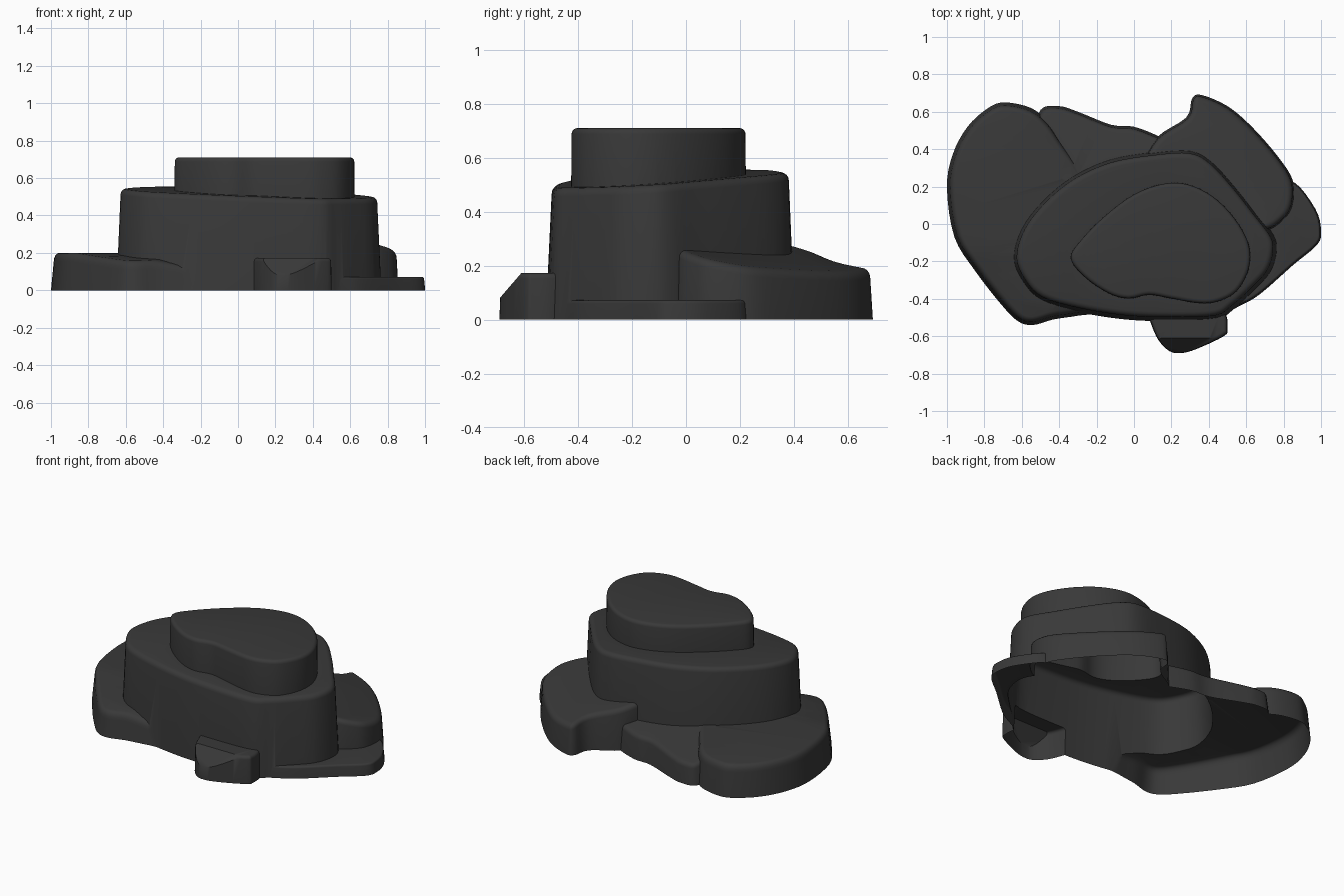
import bpy, bmesh, math
from mathutils import Vector

if "Cube" in bpy.data.objects:
    bpy.data.objects.remove(bpy.data.objects["Cube"])

stone = bpy.data.materials.new("dark_stone")
stone.diffuse_color = (0.04, 0.04, 0.04, 1)
stone.use_nodes = True
stone.node_tree.nodes["Principled BSDF"].inputs["Base Color"].default_value = stone.diffuse_color
K = 4  # curve samples per outline point
parts = []


def smooth_outline(pts):
    """Closed Catmull-Rom curve through the outline points."""
    p = [Vector(q) for q in pts]
    n, out = len(p), []
    for i in range(n):
        a, b, c, d = (p[(i + j) % n] for j in (-1, 0, 1, 2))
        for k in range(K):
            t = k / K
            out.append(0.5 * (2 * b + (c - a) * t + (2 * a - 5 * b + 4 * c - d) * t * t
                              + (3 * b - a - 3 * c + d) * t ** 3))
    return out


def inset(ring, d):
    """Move a closed ring inward by d."""
    area = sum(a.x * b.y - b.x * a.y for a, b in zip(ring, ring[1:] + ring[:1]))
    s, n = (1 if area > 0 else -1), len(ring)
    res = []
    for i, p in enumerate(ring):
        t = (ring[(i + 1) % n] - ring[i - 1]).normalized()
        res.append(p + Vector((-t.y, t.x)) * s * d)
    return res


def slab(name, pts, top, base=0.0, taper=0.01, bevel=0.02, drop=None, nose=None):
    """Closed rock layer with tapered walls, rounded rim and a top height function."""
    ring = smooth_outline(pts)
    n = len(ring)
    drop = drop or bevel
    levels = [(0, None)]
    for j in range(5):
        a = j / 4 * math.pi / 2
        levels.append((taper + bevel * (1 - math.cos(a)), drop * (1 - math.sin(a))))
    bm = bmesh.new()
    rings = []
    for off, dz in levels:
        rings.append([bm.verts.new((q.x, q.y, base if dz is None else top(q.x, q.y) - dz))
                      for q in inset(ring, off)])
    for lo, hi in zip(rings, rings[1:]):
        for i in range(n):
            j = (i + 1) % n
            bm.faces.new((lo[i], lo[j], hi[j], hi[i]))
    caps = [bm.faces.new(rings[-1]), bm.faces.new(rings[0])]
    bmesh.ops.triangulate(bm, faces=caps)
    if nose:  # slice off a sloping front
        bmesh.ops.bisect_plane(bm, geom=bm.verts[:] + bm.edges[:] + bm.faces[:],
                               plane_co=nose[0], plane_no=nose[1], clear_outer=True)
        bmesh.ops.holes_fill(bm, edges=[e for e in bm.edges if e.is_boundary])
    bmesh.ops.recalc_face_normals(bm, faces=bm.faces)
    me = bpy.data.meshes.new(name)
    bm.to_mesh(me)
    bm.free()
    ob = bpy.data.objects.new(name, me)
    bpy.context.collection.objects.link(ob)
    me.materials.append(stone)
    parts.append(ob)


# Main core
slab("rock_formation", [(-.65, -.18), (-.605, -.02), (-.49, .13), (-.33, .26), (-.13, .35),
                        (.1, .39), (.3, .4), (.42, .34), (.55, .2), (.66, .06), (.75, -.06),
                        (.765, -.15), (.73, -.26), (.64, -.36), (.54, -.45), (.44, -.51),
                        (.2, -.52), (-.05, -.51), (-.3, -.47), (-.5, -.41), (-.6, -.31)],
     lambda x, y: .532 - .035 * x + .06 * y, taper=.022, bevel=.03)

# Upper plateau
slab("top_rock", [(-.34, -.18), (-.28, -.08), (-.15, .05), (0, .16), (.15, .215), (.28, .215),
                  (.42, .15), (.54, .03), (.615, -.11), (.615, -.24), (.55, -.36), (.45, -.415),
                  (.35, -.425), (.2, -.4), (.08, -.38), (-.03, -.4), (-.14, -.37), (-.27, -.28)],
     lambda x, y: .71, base=.42, taper=.002, bevel=.022)

# Left ledge, sinking toward its front tip
slab("left_ledge", [(-.19, -.46), (-.3, -.49), (-.43, -.51), (-.54, -.54), (-.62, -.52),
                    (-.71, -.43), (-.85, -.25), (-.96, -.07), (-1, .19), (-.97, .37),
                    (-.89, .52), (-.78, .62), (-.69, .65), (-.55, .62), (-.45, .54),
                    (-.38, .44), (-.28, .3), (-.2, .15), (-.3, -.1), (-.2, -.3)],
     lambda x, y: .2 - .12 * max(0, -y - .15) - .2 * max(0, x + .45) * (y < -.25),
     taper=.015, bevel=.03, drop=.045)

# Low ledge at the back
slab("back_ledge", [(.24, .4), (.14, .465), (0, .52), (-.12, .53), (-.3, .6), (-.4, .63),
                    (-.5, .61), (-.53, .45), (-.45, .25), (-.2, .15), (.1, .2)],
     lambda x, y: .25 - .2 * y, taper=.012, bevel=.025)

# Back right ledge
slab("back_right_ledge", [(.7, -.04), (.8, .02), (.85, .1), (.85, .23), (.77, .36), (.63, .52),
                          (.5, .63), (.36, .69), (.31, .67), (.28, .57), (.12, .46),
                          (.06, .3), (.25, .15), (.5, -.05)],
     lambda x, y: .361 - .15 * x - .18 * y, taper=.01, bevel=.03)

# Thin step on the right
slab("right_step", [(.47, -.47), (.58, -.43), (.68, -.37), (.85, -.22), (.98, -.11), (1, -.03),
                    (.97, .08), (.86, .22), (.76, .2), (.6, .05), (.5, -.15), (.42, -.35)],
     lambda x, y: .072, taper=.006, bevel=.012)

# Small front block with a sloping nose
slab("front_block", [(.08, -.48), (.09, -.53), (.13, -.62), (.19, -.68), (.25, -.69), (.33, -.67),
                     (.48, -.6), (.5, -.56), (.49, -.48), (.42, -.41), (.25, -.4), (.12, -.42)],
     lambda x, y: .173, taper=.003, bevel=.02, nose=((0, -.69, .08), (0, -.093, .08)))

# Fuse all layers into one skin
body = parts[0]
for ob in parts[1:]:
    mod = body.modifiers.new("fuse", 'BOOLEAN')
    mod.operation, mod.solver, mod.object = 'UNION', 'EXACT', ob
fused = bpy.data.meshes.new_from_object(body.evaluated_get(bpy.context.evaluated_depsgraph_get()))
body.modifiers.clear()
body.data = fused
for ob in parts[1:]:
    bpy.data.objects.remove(ob)

# Open the underside
bm = bmesh.new()
bm.from_mesh(fused)
bmesh.ops.delete(bm, geom=[f for f in bm.faces if all(v.co.z < .001 for v in f.verts)],
                 context='FACES')
bm.to_mesh(fused)
bm.free()
body.select_set(True)
bpy.context.view_layer.objects.active = body
bpy.ops.object.shade_smooth_by_angle(angle=math.radians(40))
